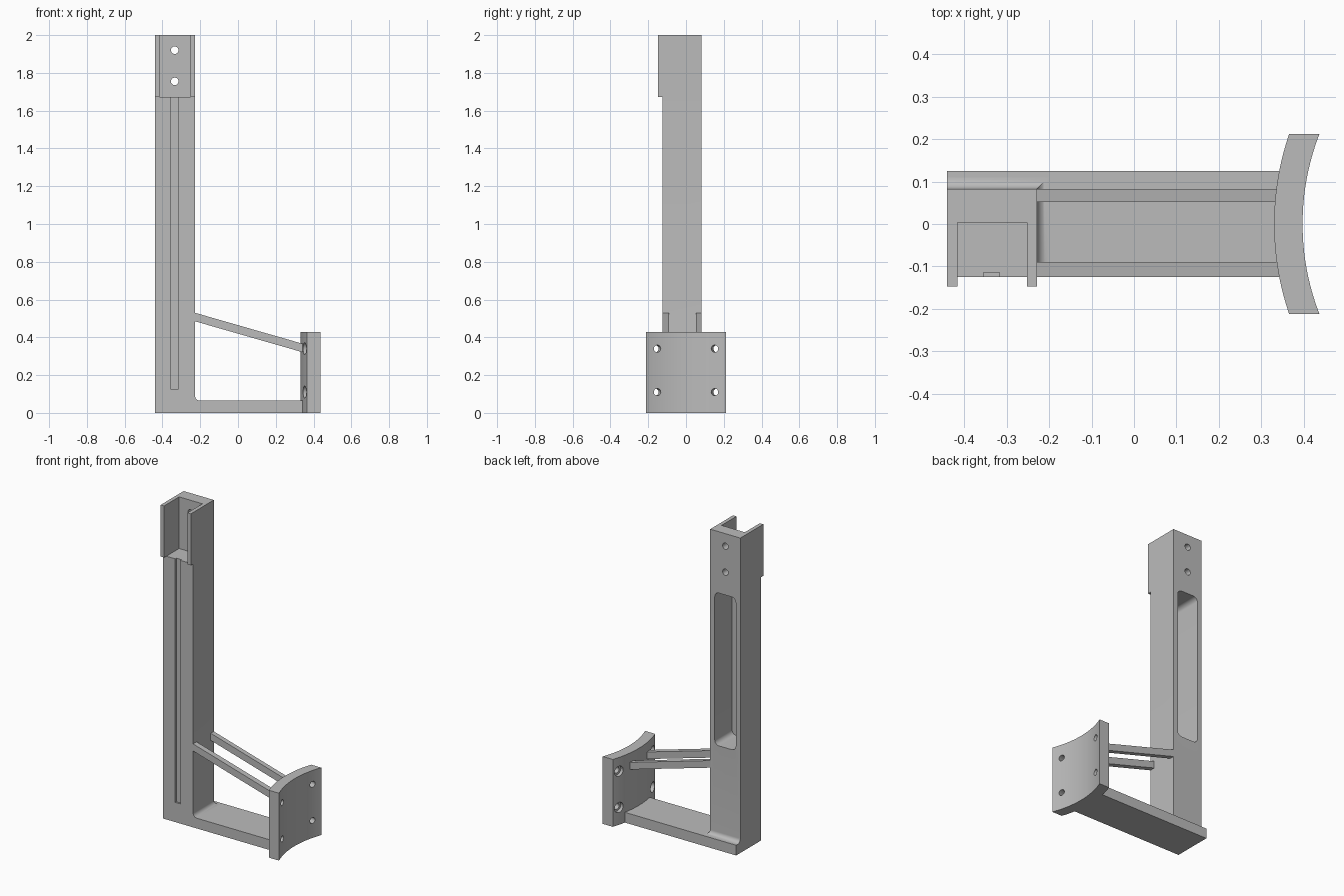
import bpy, bmesh
from math import sin, cos, pi, asin, atan2
from mathutils import Vector

cube = bpy.data.objects.get("Cube")
if cube:
    bpy.data.objects.remove(cube, do_unlink=True)

grey = bpy.data.materials.new("plain grey")
grey.use_nodes = True
COLOUR = (0.5, 0.5, 0.5, 1)
grey.diffuse_color = COLOUR
grey.node_tree.nodes["Principled BSDF"].inputs["Base Color"].default_value = COLOUR


def loft(name, rings):
    """Skin a list of equal-length point rings and cap both ends."""
    bm = bmesh.new()
    loops = [[bm.verts.new(p) for p in ring] for ring in rings]
    n = len(rings[0])
    for a, b in zip(loops, loops[1:]):
        for i in range(n):
            j = (i + 1) % n
            bm.faces.new((a[i], a[j], b[j], b[i]))
    bm.faces.new(loops[0])
    bm.faces.new(loops[-1])
    bmesh.ops.recalc_face_normals(bm, faces=bm.faces)
    mesh = bpy.data.meshes.new(name)
    bm.to_mesh(mesh)
    bm.free()
    mesh.materials.append(grey)
    obj = bpy.data.objects.new(name, mesh)
    bpy.context.collection.objects.link(obj)
    return obj


def box(name, x, y, z):
    ring = [(x[0], y[0]), (x[1], y[0]), (x[1], y[1]), (x[0], y[1])]
    return loft(name, [[(*p, h) for p in ring] for h in z])


def prism_y(name, outline, y):
    return loft(name, [[(px, h, pz) for px, pz in outline] for h in y])


def rod(name, start, end, radius, sides=32):
    start, end = Vector(start), Vector(end)
    turn = (end - start).to_track_quat("Z", "Y")
    ring = [turn @ Vector((radius * cos(2 * pi * i / sides), radius * sin(2 * pi * i / sides), 0))
            for i in range(sides)]
    return loft(name, [[c + p for p in ring] for c in (start, end)])


def combine(target, tool, operation="DIFFERENCE"):
    """Apply a boolean and discard the tool."""
    mod = target.modifiers.new("boolean", "BOOLEAN")
    mod.operation, mod.solver, mod.object = operation, "EXACT", tool
    tool.hide_render = True
    bpy.context.view_layer.objects.active = target
    bpy.ops.object.modifier_apply(modifier=mod.name)
    bpy.data.objects.remove(tool, do_unlink=True)


def smooth(obj):
    bpy.ops.object.select_all(action="DESELECT")
    obj.select_set(True)
    bpy.context.view_layer.objects.active = obj
    bpy.ops.object.shade_smooth_by_angle(angle=pi / 6)


LEFT, RIGHT, FRONT, BACK = -0.44, -0.228, -0.125, 0.083
RAIL_TOP, HEAD_Z, MID = 0.065, 1.672, -0.335

# Column, flared at its foot by a fillet on the inner and back sides
R = 0.027
flare = [(RAIL_TOP + R * (1 - cos(a)), R * (1 - sin(a))) for a in [pi / 2 * i / 8 for i in range(9)]]
column = loft("column", [
    [(LEFT, FRONT, z), (RIGHT + o, FRONT, z), (RIGHT + o, BACK + o, z), (LEFT, BACK + o, z)]
    for z, o in flare + [(HEAD_Z, 0)]])

# Channel-shaped head with two screw holes
HEAD_FRONT, SLOT_BACK, WALL = -0.147, 0.003, 0.024
channel = [(LEFT, HEAD_FRONT), (LEFT + WALL, HEAD_FRONT), (LEFT + WALL, SLOT_BACK),
           (RIGHT - WALL, SLOT_BACK), (RIGHT - WALL, HEAD_FRONT), (RIGHT, HEAD_FRONT),
           (RIGHT, BACK), (LEFT, BACK)]
head = loft("head", [[(*p, z) for p in channel] for z in (HEAD_Z, 2)])
for z in (1.755, 1.92):
    combine(head, rod("hole_cutter", (MID, -0.05, z), (MID, 0.2, z), 0.02))
combine(column, head, "UNION")

# Shallow cable groove in the front
combine(column, box("groove_cutter", (-0.354, -0.317), (-0.2, -0.114), (0.125, HEAD_Z + 0.01)))

# Deep round-cornered pocket in the back
PR = 0.03
outline = []
for k, (cx, cz) in enumerate([(-0.26, 1.61), (-0.408, 1.61), (-0.408, 0.64), (-0.26, 0.64)]):
    sx, sz = (1, -1, -1, 1)[k], (1, 1, -1, -1)[k]
    for i in range(9):
        a = pi / 2 * (k + i / 8)
        outline.append((cx - sx * PR + PR * cos(a), cz - sz * PR + PR * sin(a)))
combine(column, prism_y("pocket_cutter", outline, (-0.09, 0.2)))
smooth(column)

# Base rail
box("base_rail", (LEFT, 0.36), (-0.125, 0.125), (0, RAIL_TOP))

# Curved mounting plate
CX, R_OUT, R_IN, HALF = 0.982, 0.585, 0.652, 0.2125


def arc(radius, steps=32):
    ys = [HALF * (2 * i / steps - 1) for i in range(steps + 1)]
    return [(CX - radius * cos(asin(y / radius)), y) for y in ys]


section = arc(R_OUT) + arc(R_IN)[::-1]
plate = loft("mounting_plate", [[(*p, z) for p in section] for z in (0, 0.428)])

# Radial screw holes, counterbored on the inner side
for side in (-1, 1):
    angle = asin(0.152 / R_OUT)
    for z in (0.11, 0.34):
        def at(radius):
            return (CX - radius * cos(angle), side * radius * sin(angle), z)
        combine(plate, rod("hole_cutter", at(0.5), at(0.75), 0.019))
        combine(plate, rod("counterbore_cutter", at(0.63), at(0.75), 0.032))
smooth(plate)

# Pair of sloping struts
slope = [(-0.235, 0.487), (0.36, 0.316), (0.36, 0.361), (-0.235, 0.532)]
prism_y("front_strut", slope, (-0.125, -0.09))
prism_y("back_strut", slope, (0.052, BACK))
